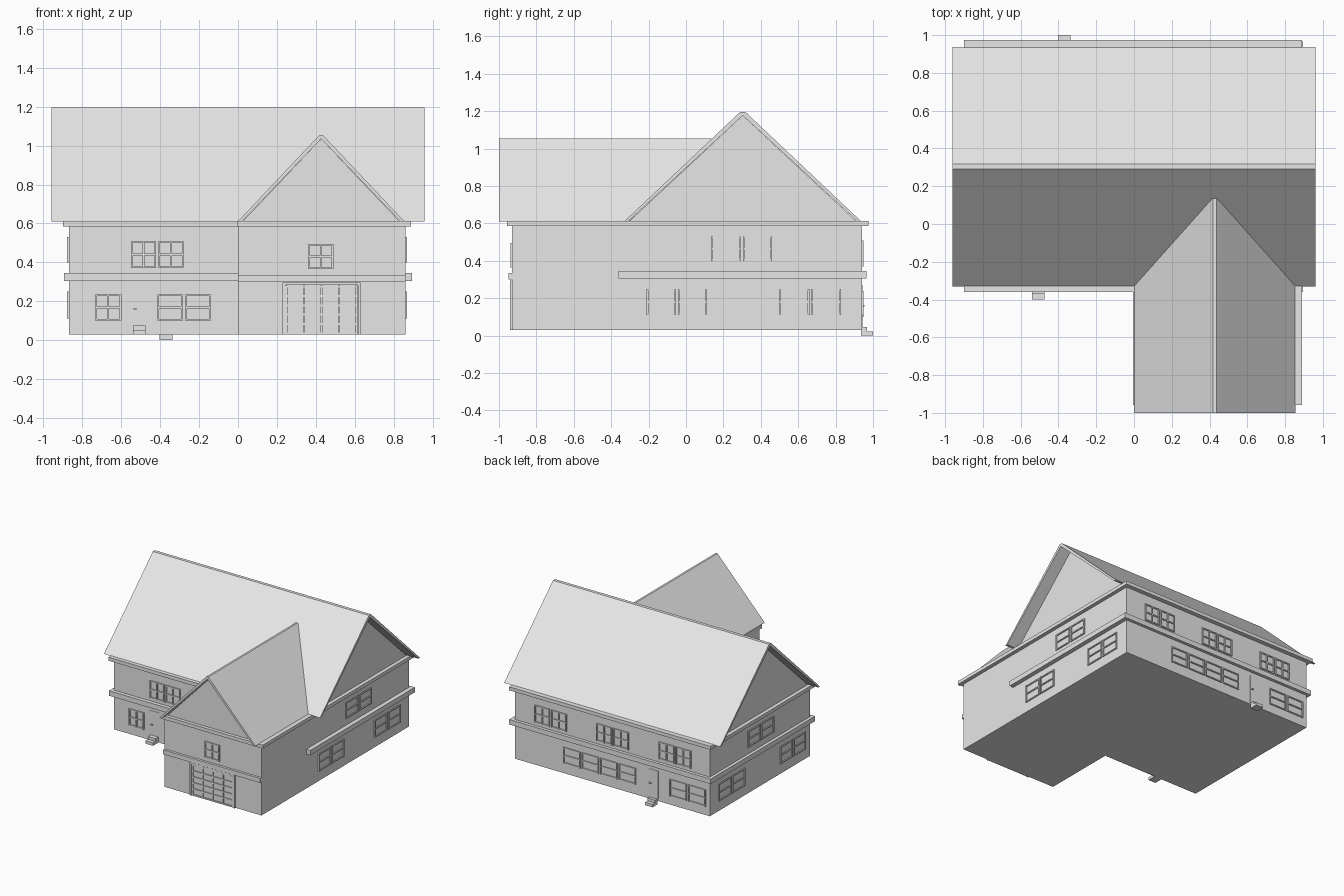
import bpy, bmesh
from mathutils import Vector

cube = bpy.data.objects.get("Cube")
if cube:
    bpy.data.objects.remove(cube, do_unlink=True)

grey = bpy.data.materials.new("light_grey")
grey.use_nodes = True
grey.diffuse_color = (0.8, 0.8, 0.8, 1)
grey.node_tree.nodes["Principled BSDF"].inputs["Base Color"].default_value = (0.8, 0.8, 0.8, 1)


def finish(name, bm):
    bmesh.ops.recalc_face_normals(bm, faces=bm.faces)
    mesh = bpy.data.meshes.new(name)
    bm.to_mesh(mesh)
    bm.free()
    mesh.materials.append(grey)
    obj = bpy.data.objects.new(name, mesh)
    bpy.context.collection.objects.link(obj)
    return obj


def add_box(bm, x, y, z):
    verts = bmesh.ops.create_cube(bm, size=1)["verts"]
    for v in verts:
        v.co = Vector([r[0] + (c + 0.5) * (r[1] - r[0]) for c, r in zip(v.co, (x, y, z))])


def boxes(name, *ranges):
    bm = bmesh.new()
    for r in ranges:
        add_box(bm, *r)
    return finish(name, bm)


def prism(name, profile, axis, start, end):
    """Extrude a 2D outline along an axis."""
    def point(p, d):
        return {"x": (d, p[0], p[1]), "y": (p[0], d, p[1]), "z": (p[0], p[1], d)}[axis]
    bm = bmesh.new()
    face = bm.faces.new([bm.verts.new(point(p, start)) for p in profile])
    new = bmesh.ops.extrude_face_region(bm, geom=[face])["geom"]
    shift = Vector(point((0, 0), end - start))
    bmesh.ops.translate(bm, vec=shift, verts=[g for g in new if isinstance(g, bmesh.types.BMVert)])
    return finish(name, bm)


# Wall planes: axis of the normal, wall position, outward sign
WALLS = {
    "front": ("y", -0.33, -1),
    "wing": ("y", -0.93, -1),
    "back": ("y", 0.94, 1),
    "right": ("x", 0.86, 1),
    "left": ("x", -0.87, -1),
}


def on_wall(bm, wall, u, z, proud):
    axis, pos, sign = WALLS[wall]
    depth = sorted((pos - sign * 0.005, pos + sign * proud))
    if axis == "y":
        add_box(bm, u, depth, z)
    else:
        add_box(bm, depth, u, z)


def grid(bm, wall, u, z, cols, rows, bar=0.009, proud=0.009):
    """Frame with crossing glazing bars."""
    for i in range(cols + 1):
        a = u[0] + (u[1] - u[0] - bar) * i / cols
        on_wall(bm, wall, (a, a + bar), z, proud)
    for j in range(rows + 1):
        b = z[0] + (z[1] - z[0] - bar) * j / rows
        on_wall(bm, wall, u, (b, b + bar), proud - 0.001)


def window(name, wall, u, z, sashes=1, cols=1, rows=2):
    bm = bmesh.new()
    gap = 0.012
    width = (u[1] - u[0] + gap) / sashes
    for i in range(sashes):
        a = u[0] + i * width
        grid(bm, wall, (a, a + width - gap), z, cols, rows)
    finish(name, bm)


# Walls and eaves trim share an L-shaped plan
def plan(left, right, front, back, wing_left, wing_front):
    return [(left, front), (wing_left, front), (wing_left, wing_front),
            (right, wing_front), (right, back), (left, back)]


prism("walls", plan(-0.87, 0.86, -0.33, 0.94, 0, -0.93), "z", 0.03, 0.6)
prism("eaves_trim", plan(-0.9, 0.89, -0.36, 0.975, -0.005, -0.957), "z", 0.585, 0.613)

# Belt course between the storeys
belt = (0.305, 0.345)
boxes("belt_course",
      ((-0.895, 0), (-0.36, -0.32), belt),
      ((-0.895, -0.86), (-0.36, 0.965), belt),
      ((-0.895, 0.895), (0.93, 0.965), belt),
      ((0.85, 0.895), (-0.36, 0.965), belt),
      ((0, 0.86), (-0.95, -0.92), (0.3, 0.335)))


# Roofs: thin folded slabs with a narrow flat ridge
def roof(name, lo, hi, top, ridge, axis, start, end, gable_start, gable_end):
    base, t = 0.611, 0.02
    mid = (lo + hi) / 2
    prism(name, [(lo, base), (mid - ridge, top), (mid + ridge, top), (hi, base),
                 (hi - t, base), (mid, top - t), (lo + t, base)], axis, start, end)
    prism(name + "_gable_wall", [(lo + t, base - 0.005), (mid, top - t), (hi - t, base - 0.005)],
          axis, gable_start, gable_end)


roof("main_roof", -0.33, 0.937, 1.197, 0.013, "x", -0.96, 0.96, -0.87, 0.86)
roof("wing_roof", 0, 0.855, 1.055, 0.008, "y", -1, 0.135, -0.93, -0.1)

# Windows
upper, lower = (0.37, 0.51), (0.1, 0.235)
window("front_upper_window", "front", (-0.55, -0.28), upper, 2, 2)
window("front_small_window", "front", (-0.735, -0.6), lower, 1, 2)
window("front_lower_window", "front", (-0.415, -0.14), lower, 2, 1)
window("wing_window", "wing", (0.36, 0.49), (0.365, 0.495), 1, 2)
for i, x in enumerate((0.4, -0.15, -0.705)):
    window(f"back_upper_window_{i + 1}", "back", (x, x + 0.285), upper, 2, 2)
window("back_long_window", "back", (-0.215, 0.43), (0.11, 0.24), 4)
window("back_lower_window", "back", (-0.835, -0.515), lower, 2)
side_high, side_low = (0.4, 0.53), (0.11, 0.25)
for wall, first in (("right", -0.21), ("left", -0.27)):
    window(wall + "_upper_window", wall, (0.135, 0.46), side_high, 2)
    window(wall + "_lower_window_front", wall, (first, first + 0.32), side_low, 2)
    window(wall + "_lower_window_rear", wall, (0.5, 0.83), side_low, 2)

# Garage door: panel grid between posts
bm = bmesh.new()
grid(bm, "wing", (0.245, 0.615), (0.03, 0.28), 4, 5, 0.01, 0.008)
for u in ((0.23, 0.243), (0.617, 0.63)):
    on_wall(bm, "wing", u, (0.03, 0.295), 0.012)
on_wall(bm, "wing", (0.23, 0.63), (0.283, 0.295), 0.012)
finish("garage_door", bm)

# Doors with handles and two-tread steps
for wall, x, floor, handle in (("front", -0.508, 0.075, -0.53), ("back", -0.37, 0.045, -0.345)):
    bm = bmesh.new()
    on_wall(bm, wall, (x - 0.042, x + 0.042), (floor, 0.27), 0.003)
    on_wall(bm, wall, (handle - 0.008, handle + 0.008), (0.157, 0.164), 0.014)
    finish(wall + "_door", bm)
    bm = bmesh.new()
    for z, proud in (((floor - 0.045, floor - 0.022), 0.06), ((floor - 0.022, floor), 0.028)):
        on_wall(bm, wall, (x - 0.033, x + 0.033), z, proud + (0.01 if wall == "front" else 0))
    finish(wall + "_steps", bm)
